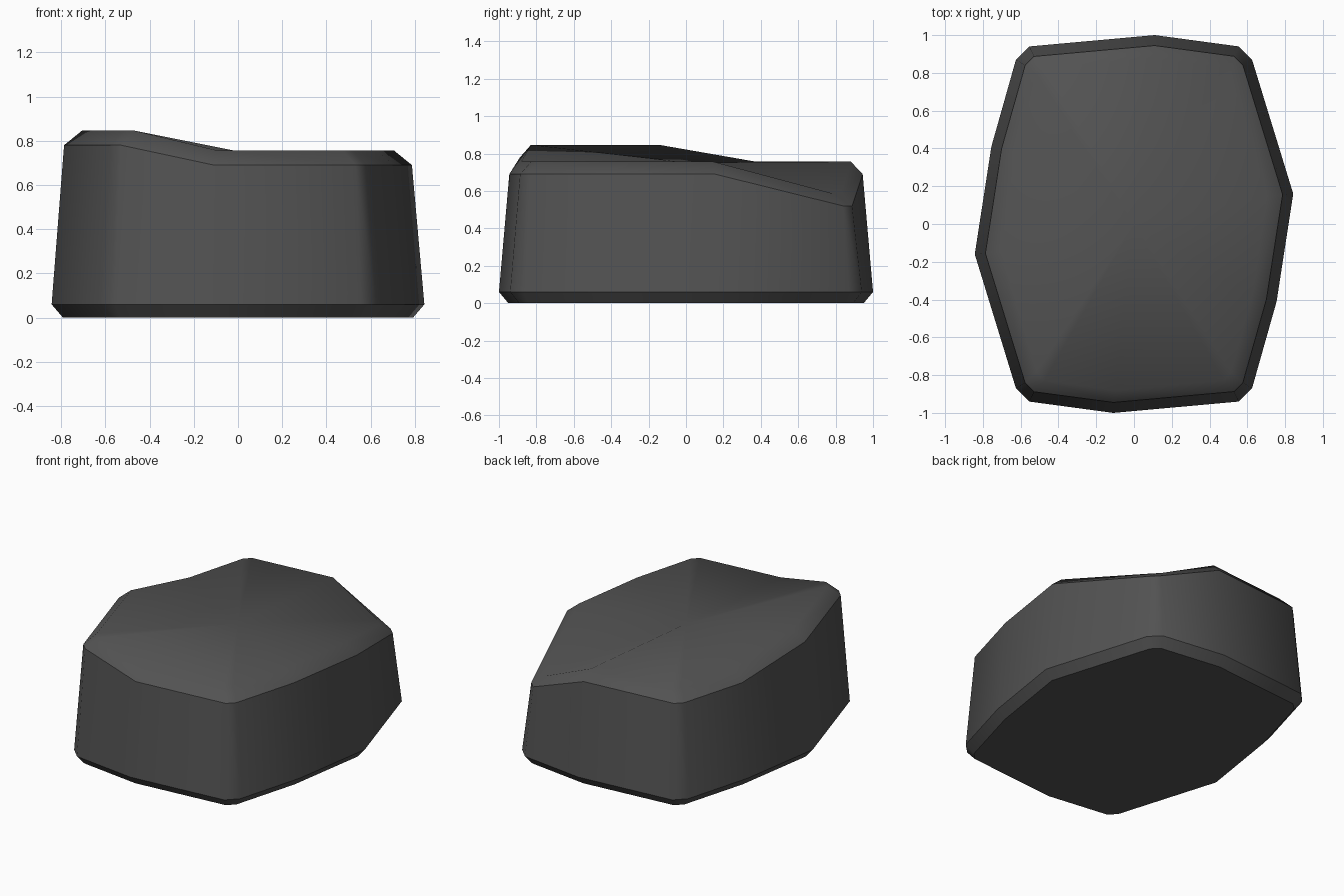
import bpy, bmesh
from mathutils import Vector

if "Cube" in bpy.data.objects:
    bpy.data.objects.remove(bpy.data.objects["Cube"])

# Half of the outline with rim height; the other half is turned by 180 degrees
half = [(0.11, 1.0), (0.555, 0.94), (0.625, 0.87), (0.843, 0.16),
        (0.755, -0.41), (0.625, -0.87), (0.555, -0.94)]
outline = [Vector(p) for p in half] + [-Vector(p) for p in half]
rim = [0.69, 0.52, 0.52] + [0.69] * 5 + [0.78] * 3 + [0.69] * 3


def inset(points, d):
    """Shrink a clockwise outline by d with mitred corners."""
    result = []
    for i, p in enumerate(points):
        a = (p - points[i - 1]).normalized()
        b = (points[(i + 1) % len(points)] - p).normalized()
        n1, n2 = Vector((a.y, -a.x)), Vector((b.y, -b.x))
        result.append(p + (n1 + n2) * d / (1 + n1.dot(n2)))
    return result


upper = inset(outline, 0.055)
crown = [Vector((p.x * 0.895, p.y * 0.933)) for p in upper]
count = len(outline)

# Stone body: foot, widest ring, rim and crown
bm = bmesh.new()


def ring(points, heights):
    return [bm.verts.new((p.x, p.y, z)) for p, z in zip(points, heights)]


rings = [ring(inset(outline, 0.05), [0] * count),
         ring(outline, [0.06] * count),
         ring(upper, rim),
         ring(crown, [z + 0.067 for z in rim])]
for low, high in zip(rings, rings[1:]):
    for i in range(count):
        j = (i + 1) % count
        bm.faces.new((low[i], low[j], high[j], high[i]))
bm.faces.new(rings[0])

# Dished top fanned from the middle
middle = bm.verts.new((0, 0, 0.752))
for i in range(count):
    bm.faces.new((rings[3][i], rings[3][(i + 1) % count], middle))
bmesh.ops.recalc_face_normals(bm, faces=bm.faces)

# Smooth shading, with hard edges round the foot and the rim
for f in bm.faces:
    f.smooth = True
for r in rings[:3]:
    for i in range(count):
        bm.edges.get((r[i], r[(i + 1) % count])).smooth = False

mesh = bpy.data.meshes.new("stone_block")
bm.to_mesh(mesh)
bm.free()
stone = bpy.data.objects.new("stone_block", mesh)
bpy.context.collection.objects.link(stone)

mat = bpy.data.materials.new("dark grey stone")
mat.diffuse_color = (0.085, 0.085, 0.085, 1)
mat.use_nodes = True
mat.node_tree.nodes["Principled BSDF"].inputs["Base Color"].default_value = mat.diffuse_color
mesh.materials.append(mat)
